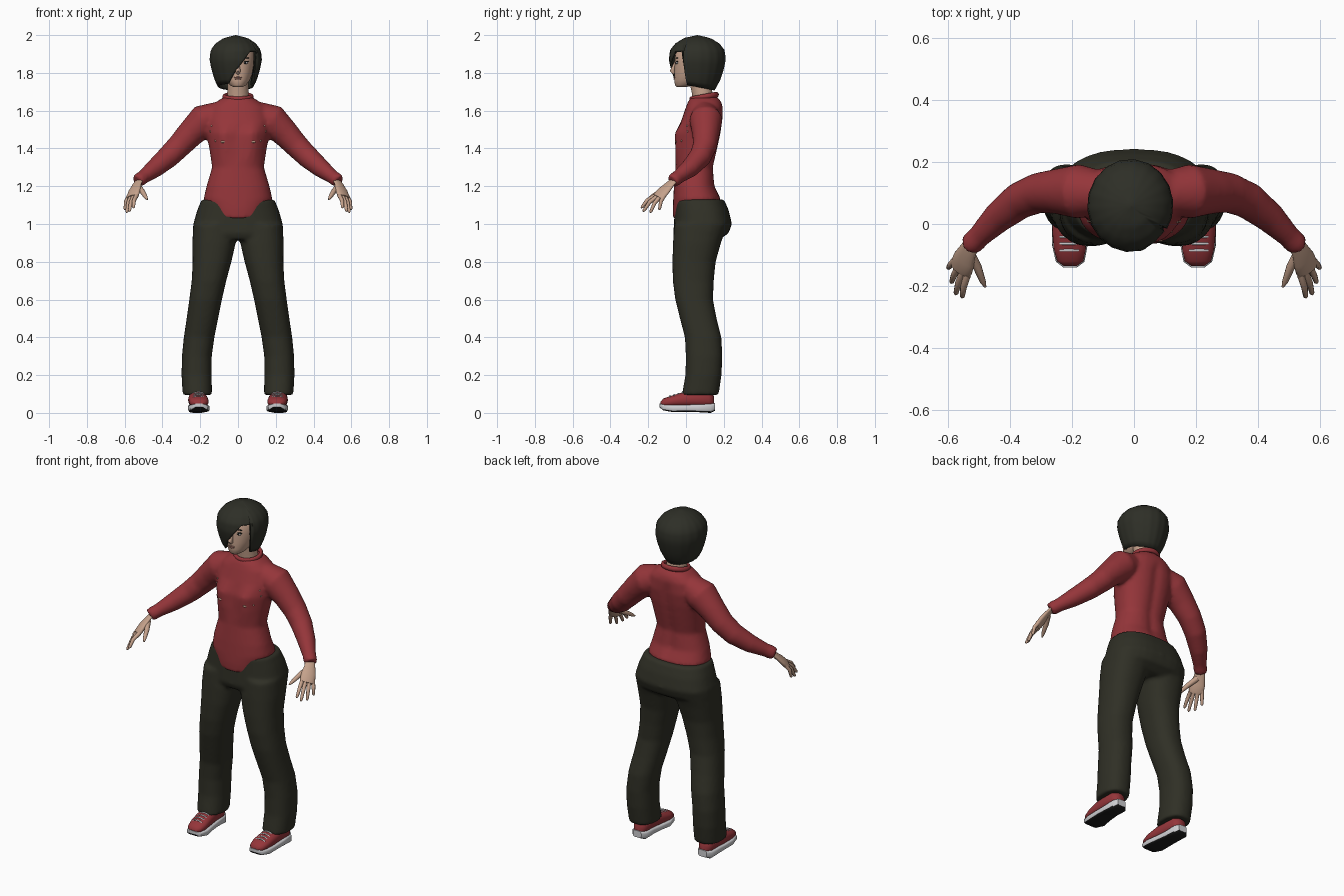
import bpy, bmesh, math
from mathutils import Vector, Matrix

cube = bpy.data.objects.get("Cube")
if cube:
    bpy.data.objects.remove(cube)


def material(name, rgb):
    m = bpy.data.materials.new(name)
    m.use_nodes = True
    m.diffuse_color = (*rgb, 1)
    m.node_tree.nodes["Principled BSDF"].inputs["Base Color"].default_value = (*rgb, 1)
    return m


RED = material("shirt red", (0.30, 0.036, 0.042))
CLOTH = material("trouser charcoal", (0.029, 0.029, 0.019))
HAIR = material("hair dark", (0.027, 0.028, 0.02))
SKIN = material("skin", (0.56, 0.36, 0.26))
LIP = material("lip", (0.42, 0.2, 0.16))
WHITE = material("sole white", (0.62, 0.62, 0.64))
BLACK = material("rubber black", (0.012, 0.012, 0.012))


def finish(bm, name, *mats, voxel=0, angle=60):
    """Turn a bmesh into a smooth object, optionally fused into one skin."""
    bmesh.ops.recalc_face_normals(bm, faces=bm.faces)
    me = bpy.data.meshes.new(name)
    bm.to_mesh(me)
    bm.free()
    ob = bpy.data.objects.new(name, me)
    bpy.context.collection.objects.link(ob)
    for m in mats:
        me.materials.append(m)
    bpy.ops.object.select_all(action='DESELECT')
    bpy.context.view_layer.objects.active = ob
    ob.select_set(True)
    if voxel:
        r = ob.modifiers.new("fuse", 'REMESH')
        r.mode, r.voxel_size, r.use_smooth_shade = 'VOXEL', voxel, True
        s = ob.modifiers.new("relax", 'SMOOTH')
        s.factor, s.iterations = 0.5, 4
    else:
        bpy.ops.object.shade_smooth_by_angle(angle=math.radians(angle))
    return ob


def loft(bm, rings, power=2.0, sides=32):
    """Skin closed rings given as (centre, half axis u, half axis v)."""
    loops = []
    for c, u, v in rings:
        loop = []
        for i in range(sides):
            a = math.tau * i / sides
            p, q = math.cos(a), math.sin(a)
            p = math.copysign(abs(p) ** (2 / power), p)
            q = math.copysign(abs(q) ** (2 / power), q)
            loop.append(bm.verts.new(Vector(c) + u * p + v * q))
        loops.append(loop)
    for a, b in zip(loops, loops[1:]):
        for i in range(sides):
            j = (i + 1) % sides
            bm.faces.new((a[i], a[j], b[j], b[i]))
    bm.faces.new(loops[0])
    bm.faces.new(loops[-1])


def stack(bm, rows, power=2.3):
    """Upright body: rows of (z, left x, right x, front y, back y)."""
    loft(bm, [(((l + r) / 2, (f + b) / 2, z), Vector(((r - l) / 2, 0, 0)), Vector((0, (b - f) / 2, 0)))
              for z, l, r, f, b in rows], power)


def tube(bm, pts, radii, across=None, flat=1.0, sides=20):
    """Round limb through points; flat thins it along one axis."""
    pts = [Vector(p) for p in pts]
    rings = []
    for i, (p, r) in enumerate(zip(pts, radii)):
        t = (pts[min(i + 1, len(pts) - 1)] - pts[max(i - 1, 0)]).normalized()
        u = Vector(across) if across else t.cross(Vector((0, 0, 1)))
        u = (u - t * u.dot(t)).normalized()
        rings.append((p, u * r, t.cross(u) * r * flat))
    loft(bm, rings, 2, sides)


def blob(bm, loc, size, seg=16):
    m = Matrix.Translation(loc) @ Matrix.Diagonal((*size, 1))
    bmesh.ops.create_uvsphere(bm, u_segments=seg, v_segments=seg // 2, radius=1, matrix=m)


def side(s, p):
    return (p[0] * s, p[1], p[2])


# Shirt: torso with bust, fused with both sleeves
bm = bmesh.new()
torso = [(1.03, .12, -.068, .10), (1.08, .15, -.07, .15), (1.13, .183, -.068, .185), (1.2, .167, -.064, .155),
         (1.3, .137, -.056, .147), (1.4, .152, -.05, .17), (1.48, .167, -.044, .187), (1.55, .17, -.024, .197),
         (1.62, .15, .0, .195), (1.65, .11, .012, .185), (1.672, .075, .028, .165)]
stack(bm, [(z, -w, w, f, b) for z, w, f, b in torso])
for v in bm.verts:
    bump = math.exp(-((abs(v.co.x) - .08) / .045) ** 2 - ((v.co.z - 1.45) / .06) ** 2)
    if v.co.y < .03:
        v.co.y -= .032 * bump
    elif v.co.y > .1 and 1.15 < v.co.z < 1.6:
        v.co.y -= .012 * math.exp(-(v.co.x / .03) ** 2)
arm = [(.1, .1, 1.58), (.18, .105, 1.548), (.25, .105, 1.48), (.31, .1, 1.415), (.37, .075, 1.355),
       (.44, .02, 1.295), (.5, -.04, 1.25), (.518, -.058, 1.237), (.532, -.072, 1.225)]
for s in (1, -1):
    tube(bm, [side(s, p) for p in arm], (.07, .088, .073, .065, .06, .05, .037, .038, .035))
shirt = finish(bm, "shirt", RED, voxel=.011)

# Collar
bm = bmesh.new()
tilt = Matrix.Rotation(.18, 3, 'X')
for i in range(32):
    a, b = (math.tau * k / 32 for k in (i, i + 1))
    quad = []
    for ang, ks in ((a, range(8)), (b, range(8))):
        out = Vector((math.cos(ang), math.sin(ang), 0))
        quad.append([bm.verts.new(Vector((0, .096, 1.673)) + tilt @ (
            Vector((out.x * .072, out.y * .068, 0)) + out * .011 * math.cos(math.tau * k / 8)
            + Vector((0, 0, .015 * math.sin(math.tau * k / 8))))) for k in ks])
    for k in range(8):
        n = (k + 1) % 8
        bm.faces.new((quad[0][k], quad[0][n], quad[1][n], quad[1][k]))
bmesh.ops.remove_doubles(bm, verts=bm.verts, dist=.0001)
finish(bm, "collar", RED)

# Small skin patches showing through the shirt
bpy.context.view_layer.update()
worn = shirt.evaluated_get(bpy.context.evaluated_depsgraph_get())
bm = bmesh.new()
for s in (1, -1):
    for x, z, r in ((.08, 1.435, .014), (.14, 1.52, .005), (.147, 1.49, .005), (.12, 1.44, .005)):
        hit, loc, _, _ = worn.ray_cast(Vector((x * s, -1, z)), Vector((0, 1, 0)))
        if hit:
            blob(bm, loc, (r, .004, min(r, .006)), 8)
finish(bm, "chest_patches", SKIN)

# Trousers: pelvis fused with both legs
bm = bmesh.new()
pelvis = [(1.13, .193, -.058, .202), (1.07, .217, -.06, .227), (1.0, .237, -.064, .243),
          (.95, .24, -.067, .225), (.915, .22, -.05, .17)]
stack(bm, [(z, -w, w, f, b) for z, w, f, b in pelvis], 2.5)
leg = [(1.0, .012, .237, -.062, .22), (.9, .012, .242, -.069, .185), (.8, .035, .24, -.072, .157),
       (.7, .062, .245, -.07, .147), (.6, .085, .258, -.057, .143), (.5, .105, .272, -.032, .162),
       (.4, .125, .287, -.006, .187), (.3, .139, .297, -.001, .193), (.2, .139, .299, -.003, .188),
       (.095, .138, .293, -.022, .173)]
for s in (1, -1):
    stack(bm, [(z, *sorted((l * s, r * s)), f, b) for z, l, r, f, b in leg])
finish(bm, "trousers", CLOTH, voxel=.011)

# Shoes: upper, two-tone sole and laces on each foot
for s, label in ((1, "left"), (-1, "right")):
    def foot(rows, power):
        shape = bmesh.new()
        loft(shape, [((s * x, y, (lo + hi) / 2), Vector((w, 0, 0)), Vector((0, 0, (hi - lo) / 2)))
                     for y, x, w, lo, hi in rows], power, 28)
        return shape

    bm = foot([(-.136, .206, .02, .04, .058), (-.12, .206, .042, .03, .076), (-.08, .207, .052, .03, .09),
               (-.02, .212, .052, .03, .108), (.05, .215, .046, .03, .12), (.12, .216, .045, .03, .115),
               (.148, .216, .025, .03, .09)], 2.3)
    finish(bm, label + "_shoe_upper", RED)
    bm = foot([(-.14, .206, .022, .03, .05), (-.122, .206, .046, .014, .046), (-.07, .207, .057, .004, .044),
               (0, .213, .052, .006, .044), (.06, .216, .048, .004, .046), (.13, .216, .047, .0, .05),
               (.154, .216, .028, .012, .052)], 4)
    bm.normal_update()
    bmesh.ops.recalc_face_normals(bm, faces=bm.faces)
    for f in bm.faces:
        f.material_index = int(f.normal.z < -.6)
    finish(bm, label + "_sole", WHITE, BLACK, angle=40)
    bm = bmesh.new()
    for k in range(4):
        y, z = -.085 + k * .022, .09 + k * .0065
        tube(bm, [(s * (.209 + d), y, z - 9 * d * d) for d in (-.03, -.015, 0, .015, .03)], [.004] * 5, sides=6)
    finish(bm, label + "_laces", WHITE)

# Hands: flat palm, four fingers and a thumb
across = Vector((.62, .78, 0))
tips = [(.555, -.238, 1.085), (.576, -.228, 1.066), (.59, -.19, 1.06), (.6, -.142, 1.075)]
for s, label in ((1, "left"), (-1, "right")):
    bm = bmesh.new()
    knuckle = Vector((.557, -.14, 1.15))
    tube(bm, [side(s, p) for p in ((.518, -.058, 1.238), (.535, -.085, 1.21), (.548, -.115, 1.178), knuckle,
                                   (.561, -.15, 1.14))],
         (.026, .03, .04, .042, .036), side(s, across), .42)
    for k, tip in enumerate(tips):
        root = knuckle + across * (k - 1.5) * .021
        mid = root.lerp(Vector(tip), .5) + Vector((.004, -.004, .008))
        tube(bm, [side(s, p) for p in (root, mid, root.lerp(Vector(tip), .93), tip)],
             (.0115, .0105, .008, .003), sides=10)
    tube(bm, [side(s, p) for p in ((.53, -.095, 1.2), (.505, -.14, 1.17), (.488, -.185, 1.142), (.48, -.203, 1.13))],
         (.017, .014, .01, .004), sides=10)
    finish(bm, label + "_hand", SKIN)

# Head, neck and nose
bm = bmesh.new()
head = [(1.725, .025, -.05, .0), (1.735, .042, -.058, .05), (1.76, .062, -.062, .11), (1.8, .078, -.062, .14),
        (1.85, .087, -.06, .17), (1.9, .087, -.057, .18), (1.95, .06, -.02, .15), (1.97, .03, .02, .1)]
stack(bm, [(z, -w, w, f, b) for z, w, f, b in head], 2.1)
stack(bm, [(1.64, -.062, .062, .035, .155), (1.69, -.056, .056, .032, .14), (1.79, -.054, .054, .01, .13)], 2)
tube(bm, [(0, -.055, 1.86), (0, -.064, 1.835), (0, -.072, 1.81), (0, -.062, 1.797)], (.006, .009, .014, .009), (1, 0, 0))
finish(bm, "head", SKIN)

# Facial features
for name, mat, parts in (
        ("lips", LIP, [((0, -.061, 1.776), (.021, .006, .004)), ((0, -.061, 1.768), (.017, .006, .004))]),
        ("eye_whites", WHITE, [((s * .038, -.048, 1.853), (.015, .006, .006)) for s in (1, -1)]),
        ("pupils", BLACK, [((s * .038, -.052, 1.853), (.006, .004, .006)) for s in (1, -1)]),
        ("eyebrows_and_lashes", HAIR, [((s * .041, -.047, z), (.019, .006, .003))
                                       for s in (1, -1) for z in (1.861, 1.879)])):
    bm = bmesh.new()
    for loc, size in parts:
        blob(bm, loc, size)
    finish(bm, name, mat)

# Hair: bob whose lower edge sweeps diagonally across the face
shape = [(1.70, .58), (1.76, .8), (1.82, .93), (1.87, 1), (1.92, .96), (1.955, .78), (1.985, .46), (2.0, 0)]


def reach(z):
    for (z0, r0), (z1, r1) in zip(shape, shape[1:]):
        if z <= z1:
            return r0 + (r1 - r0) * (z - z0) / (z1 - z0)
    return 0


def hem(a):
    deg = (math.degrees(a) + 180) % 360 - 180
    if -118 < deg < -30:
        return min(1.915, max(1.74, 1.74 + 1.42 * (math.cos(a) * .13 + .048)))
    return 1.725 - .018 * math.sin(a)


bm = bmesh.new()
COLS, ROWS = 72, 16
grid = []
for i in range(COLS):
    a = math.tau * i / COLS
    low, col = hem(a), []
    for k in range(1, ROWS + 1):
        z = 2 - (2 - low) * (k / ROWS) ** 1.6
        r = reach(z) * (1 + .008 * math.sin(a * 18))
        col.append(bm.verts.new((-.012 + .138 * r * math.cos(a), .06 + .15 * r * math.sin(a), z)))
    grid.append(col)
crown = bm.verts.new((-.012, .06, 2))
for i in range(COLS):
    a, b = grid[i], grid[(i + 1) % COLS]
    bm.faces.new((crown, a[0], b[0]))
    for k in range(ROWS - 1):
        bm.faces.new((a[k], a[k + 1], b[k + 1], b[k]))
hair = finish(bm, "hair", HAIR)
thick = hair.modifiers.new("thickness", 'SOLIDIFY')
thick.thickness, thick.offset = .01, -1
